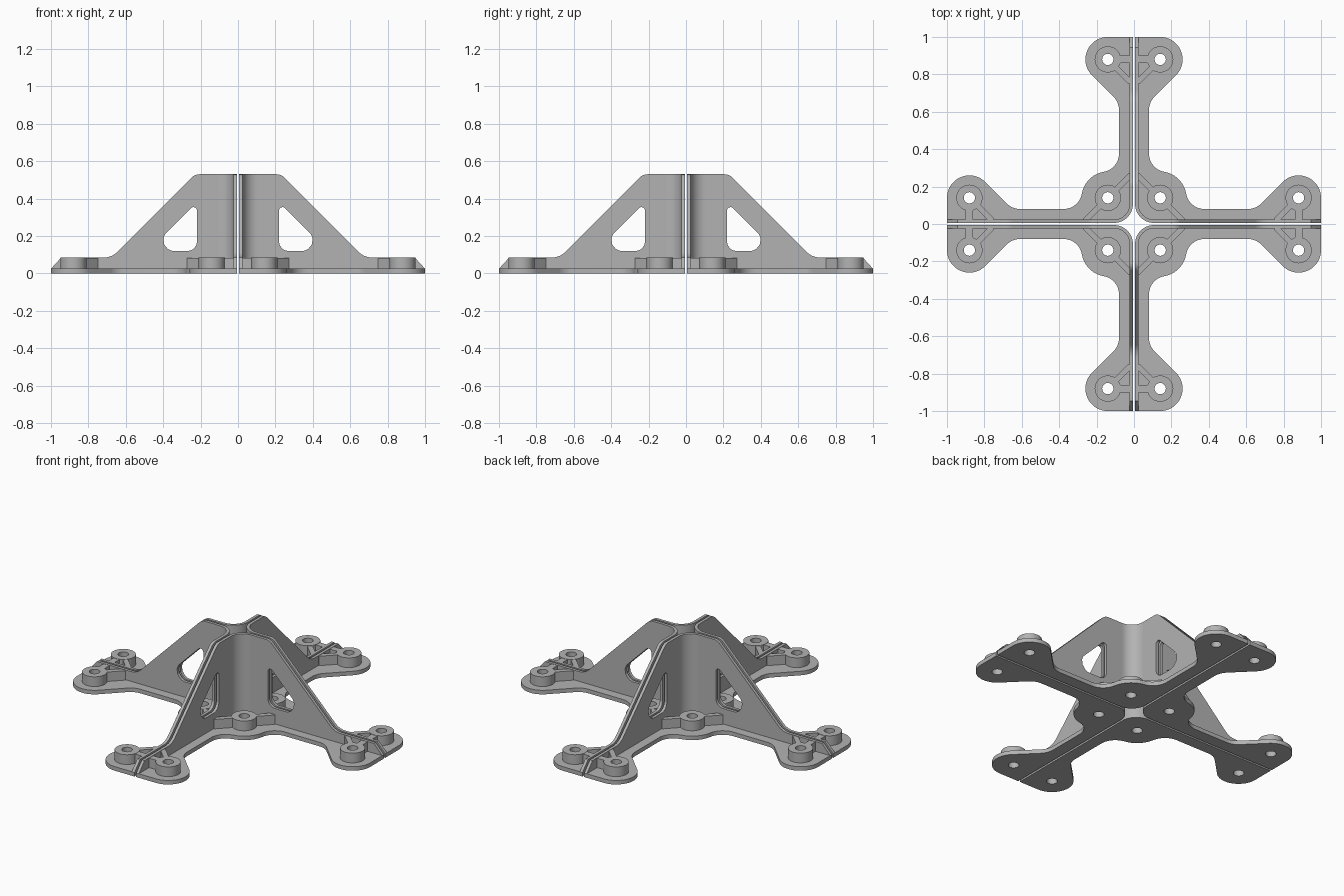
import bpy, bmesh, math
from mathutils import Matrix, Vector

if "Cube" in bpy.data.objects:
    bpy.data.objects.remove(bpy.data.objects["Cube"])

G, T, R = 0.006, 0.018, 0.10          # gap to centre plane, wall thickness, corner radius
BASE, LOW, TOP = 0.025, 0.085, 0.53   # plate, boss and wall heights

grey = bpy.data.materials.new("grey plastic")
grey.diffuse_color = (0.45, 0.45, 0.45, 1)
grey.use_nodes = True
grey.node_tree.nodes["Principled BSDF"].inputs["Base Color"].default_value = grey.diffuse_color

SWAP = Matrix(((0, 1, 0, 0), (1, 0, 0, 0), (0, 0, 1, 0), (0, 0, 0, 1)))
UPRIGHT = Matrix(((1, 0, 0, 0), (0, 0, 1, 0), (0, 1, 0, 0), (0, 0, 0, 1)))  # profile xy -> xz


def arc(cx, cy, r, a0, a1, n=10):
    angles = [math.radians(a0 + (a1 - a0) * i / n) for i in range(n + 1)]
    return [(cx + r * math.cos(a), cy + r * math.sin(a)) for a in angles]


def circle(cx, cy, r, n=40):
    return arc(cx, cy, r, 0, 360, n)[:-1]


def rounded(corners, n=8):
    """Polygon from (x, y, radius) corners with filleted corners."""
    out = []
    for i, (x, y, r) in enumerate(corners):
        p = Vector((x, y))
        if r == 0:
            out.append((x, y))
            continue
        u = (Vector(corners[i - 1][:2]) - p).normalized()
        v = (Vector(corners[(i + 1) % len(corners)][:2]) - p).normalized()
        half = u.angle(v) / 2
        c = p + (u + v).normalized() * r / math.sin(half)
        s, e = p + u * r / math.tan(half) - c, p + v * r / math.tan(half) - c
        for k in range(n + 1):
            d = s.lerp(e, k / n).normalized() * r
            out.append(tuple(c + d))
    return out


def slab(name, loops, lo, hi, matrix=Matrix()):
    """Extrude a filled outline with holes, then repeat it in all four quarters."""
    cu = bpy.data.curves.new(name, 'CURVE')
    cu.dimensions, cu.fill_mode, cu.extrude = '2D', 'BOTH', (hi - lo) / 2
    for pts in loops:
        sp = cu.splines.new('POLY')
        sp.points.add(len(pts) - 1)
        for q, (x, y) in zip(sp.points, pts):
            q.co = (x, y, 0, 1)
        sp.use_cyclic_u = True
    tmp = bpy.data.objects.new(name, cu)
    bpy.context.collection.objects.link(tmp)
    bpy.context.view_layer.update()
    me = bpy.data.meshes.new_from_object(
        tmp.evaluated_get(bpy.context.evaluated_depsgraph_get()))
    bpy.data.objects.remove(tmp)
    me.transform(matrix @ Matrix.Translation((0, 0, (lo + hi) / 2)))
    bm = bmesh.new()
    bm.from_mesh(me)
    bmesh.ops.remove_doubles(bm, verts=bm.verts, dist=1e-5)
    bmesh.ops.recalc_face_normals(bm, faces=bm.faces)
    for f in bm.faces:
        f.smooth = True
    for e in bm.edges:
        e.smooth = len(e.link_faces) == 2 and e.calc_face_angle(0) < math.radians(30)
    bm.to_mesh(me)
    bm.free()
    me.materials.clear()
    me.materials.append(grey)
    for k in range(4):
        ob = bpy.data.objects.new(f"{name}_{k + 1}", me)
        ob.rotation_euler.z = k * math.pi / 2
        bpy.context.collection.objects.link(ob)


def rib(name, start, end, width, matrix):
    a, b = Vector(start), Vector(end)
    s = (b - a).orthogonal().normalized() * width / 2
    slab(name, [[tuple(a + s), tuple(b + s), tuple(b - s), tuple(a - s)]], 0.01, LOW - 0.002, matrix)


bosses = [(0.14, 0.14), (0.88, 0.14), (0.14, 0.88)]

# base plate: foot pad, narrow arm and centre lobe, mirrored about the diagonal
lobe = math.degrees(math.atan2(0.04, 0.237))
half = ([(1, G)] + arc(0.88, 0.14, 0.12, 0, 135, 18) + arc(0.609, 0.18, 0.1, 315, 270)
        + arc(0.377, 0.18, 0.1, 270, 180 + lobe, 12) + arc(0.14, 0.14, 0.14, lobe, 45))
outline = half + [(y, x) for x, y in half[-2::-1]] + arc(G + R, G + R, R, 180, 270, 16)
slab("base_plate", [outline] + [circle(x, y, 0.03) for x, y in bosses], 0, BASE)

# screw bosses
for i, (x, y) in enumerate(bosses):
    slab(f"screw_boss_{i + 1}", [circle(x, y, 0.07), circle(x, y, 0.03)], BASE - 0.01, LOW)

# rounded wall where the two gussets meet
c = G + R
slab("corner_wall", [arc(c, c, R, 180, 270, 16) + arc(c, c, R - T, 270, 180, 16)], 0.01, TOP)

# gusset wall with its rounded window
wall = rounded([(c, 0.01, 0), (1, 0.01, 0), (1, BASE, 0), (0.945, LOW, 0),
                (0.76 - LOW, LOW, 0.1), (0.76 - TOP, TOP, 0.06), (c, TOP, 0)])
window = rounded([(0.22, 0.12, 0.05), (0.48, 0.12, 0.057), (0.22, 0.38, 0.018)])

for side, m in (("x", Matrix()), ("y", SWAP)):
    slab(f"gusset_wall_{side}", [wall, window], G, G + T, m @ UPRIGHT)
    # ribs bracing the bosses against the wall
    rib(f"foot_cross_rib_{side}", (0.88, 0.08), (0.88, 0.015), 0.04, m)
    rib(f"foot_diagonal_rib_{side}", (0.838, 0.098), (0.758, 0.018), 0.03, m)
    rib(f"centre_diagonal_rib_{side}", (0.182, 0.098), (0.262, 0.018), 0.03, m)
